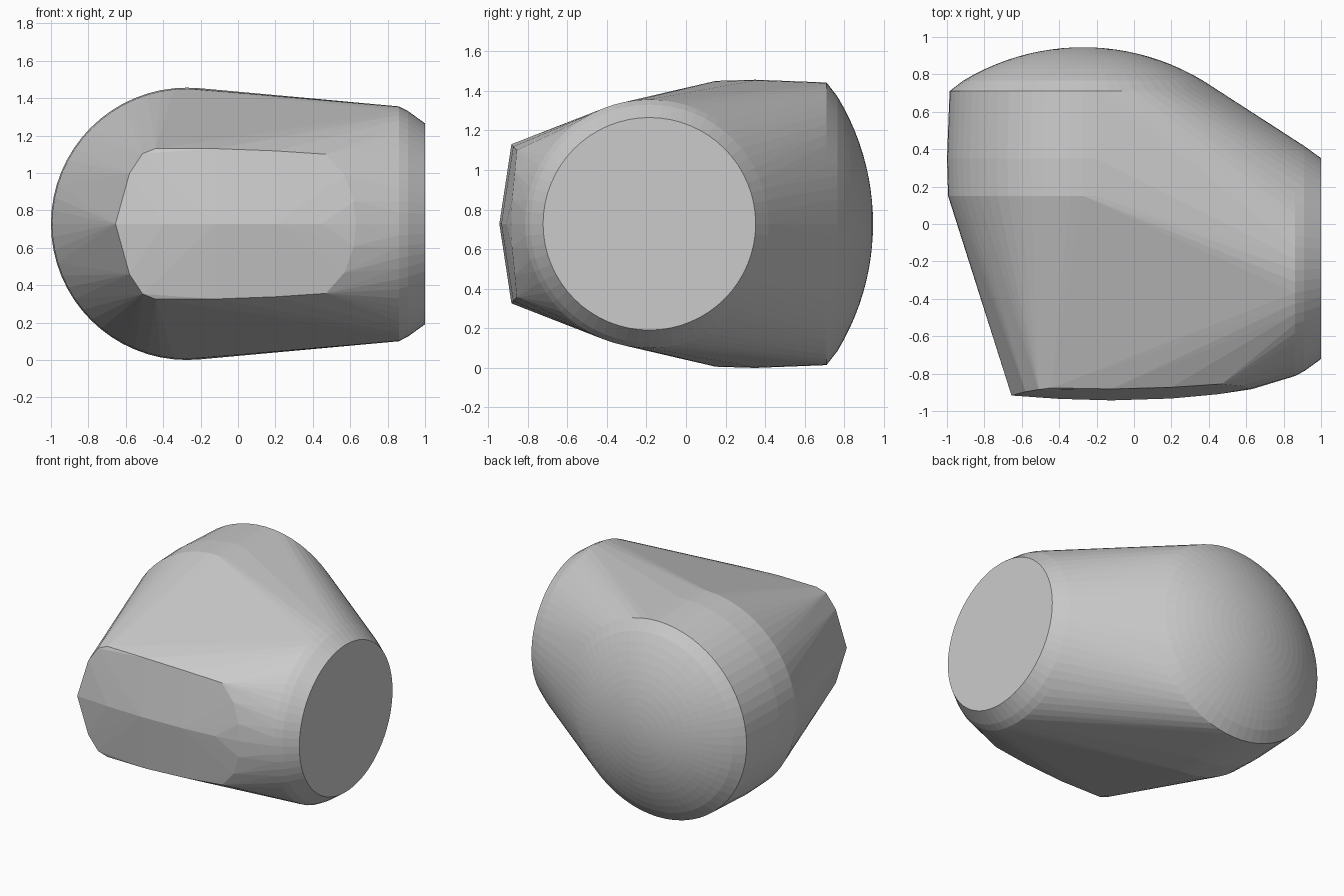
import bpy
import bmesh
from math import sin, cos, tau, sqrt, radians

cube = bpy.data.objects.get("Cube")
if cube:
    bpy.data.objects.remove(cube)

MID_Z = 0.728
grey = bpy.data.materials.new("plain grey")
grey.use_nodes = True
grey.diffuse_color = (0.6, 0.6, 0.6, 1)
grey.node_tree.nodes["Principled BSDF"].inputs["Base Color"].default_value = (0.6, 0.6, 0.6, 1)


def ring(axis, pos, centre, radius, n=64):
    """Circle of points around the x or y axis at a given position."""
    pts = []
    for i in range(n):
        a = tau * i / n
        side, up = centre + radius * cos(a), MID_Z + radius * sin(a)
        pts.append((pos, side, up) if axis == "x" else (side, pos, up))
    return pts


def hull_object(name, points):
    """Convex skin over a cloud of points."""
    bm = bmesh.new()
    for p in points:
        bm.verts.new(p)
    result = bmesh.ops.convex_hull(bm, input=bm.verts[:])
    loose = {g for g in result["geom_interior"] + result["geom_unused"]
             if isinstance(g, bmesh.types.BMVert)}
    bmesh.ops.delete(bm, geom=list(loose), context="VERTS")
    bmesh.ops.dissolve_limit(bm, angle_limit=radians(0.2),
                             verts=bm.verts[:], edges=bm.edges[:])
    bmesh.ops.recalc_face_normals(bm, faces=bm.faces[:])
    mesh = bpy.data.meshes.new(name)
    bm.to_mesh(mesh)
    bm.free()
    mesh.materials.append(grey)
    obj = bpy.data.objects.new(name, mesh)
    bpy.context.collection.objects.link(obj)
    return obj


# Rear barrel and its shallow dome
points = []
for y, r in ((0.15, 0.722), (0.35, 0.728), (0.71, 0.714)):
    points += ring("y", y, -0.272, r)
dome = 1.24
for i in range(12):
    r = 0.7 * i / 12
    y = 0.945 - dome + sqrt(dome * dome - r * r)
    points += ring("y", y, -0.272, r) if i else [(-0.272, y, MID_Z)]

# Flat round end on the left, with a chamfered rim
points += ring("x", 0.86, -0.185, 0.628)
points += ring("x", 0.91, -0.185, 0.602)
points += ring("x", 1.0, -0.185, 0.537)

# Front panel: a bowed ridge with mirrored upper and lower outlines
points += [(x, y, MID_Z) for x, y in
           ((-0.655, -0.917), (-0.4, -0.935), (-0.12, -0.943),
            (0.2, -0.933), (0.45, -0.91), (0.63, -0.883))]
outline = ((-0.58, -0.897, 0.27), (-0.51, -0.885, 0.375), (-0.44, -0.876, 0.403),
           (-0.12, -0.882, 0.402), (0.2, -0.873, 0.39), (0.47, -0.855, 0.372),
           (0.57, -0.865, 0.26), (0.62, -0.879, 0.12))
for x, y, h in outline:
    points += [(x, y, MID_Z + h), (x, y, MID_Z - h)]

hull_object("body_shell", points)
